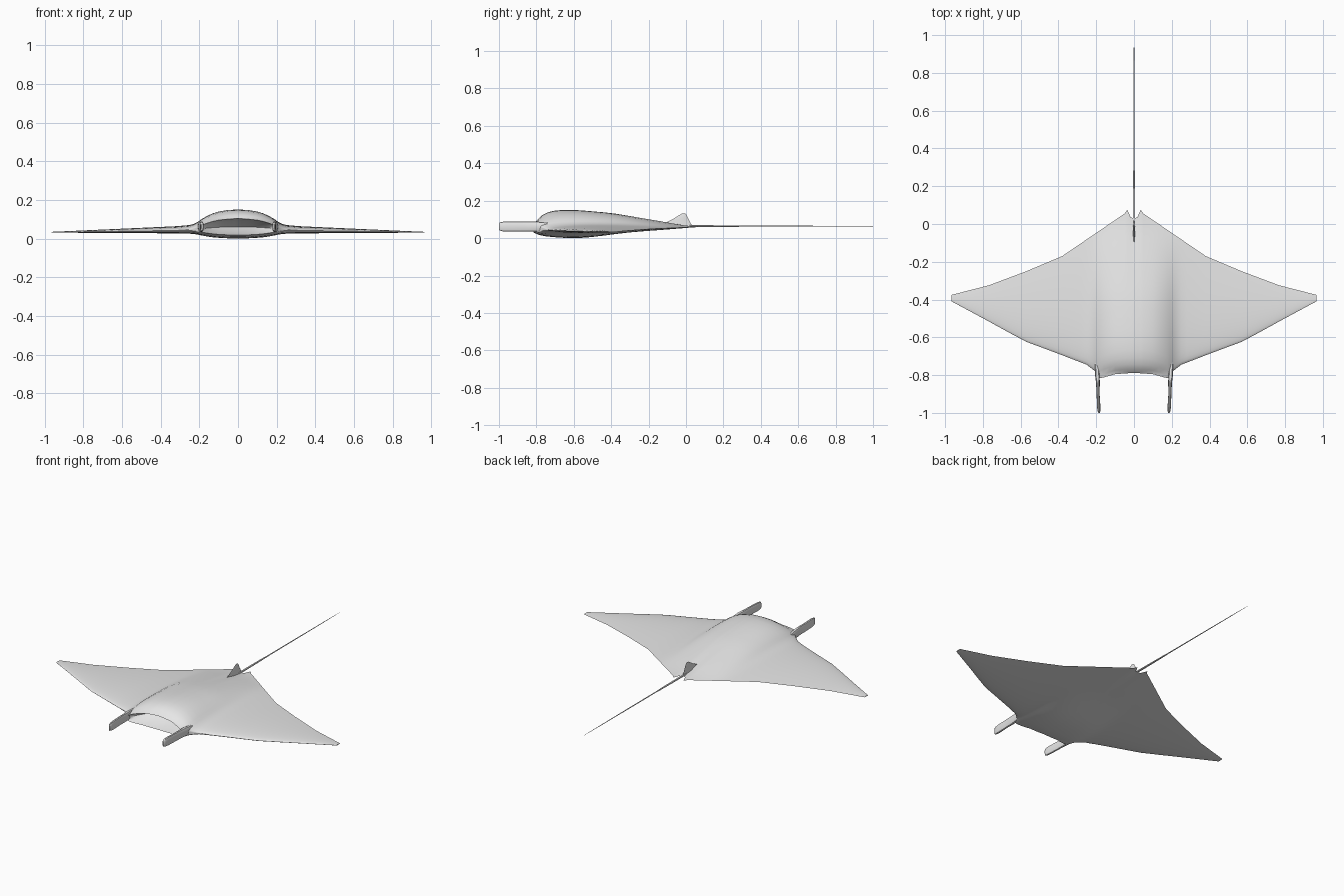
import bpy, bmesh, math

if "Cube" in bpy.data.objects:
    bpy.data.objects.remove(bpy.data.objects["Cube"])

skin = bpy.data.materials.new("light grey skin")
skin.diffuse_color = (0.8, 0.8, 0.8, 1)
skin.use_nodes = True
skin.node_tree.nodes["Principled BSDF"].inputs["Base Color"].default_value = skin.diffuse_color


def interp(table, v):
    """Piecewise-linear lookup in a list of (key, value) pairs."""
    if v <= table[0][0]:
        return table[0][1]
    for (a, p), (b, q) in zip(table, table[1:]):
        if v <= b:
            return p + (q - p) * (v - a) / (b - a)
    return table[-1][1]


def loft(name, rings, angle=40):
    """Skin a list of closed point rings, with caps at both ends."""
    bm = bmesh.new()
    loops = [[bm.verts.new(p) for p in ring] for ring in rings]
    n = len(loops[0])
    for a, b in zip(loops, loops[1:]):
        for i in range(n):
            j = (i + 1) % n
            bm.faces.new((a[i], a[j], b[j], b[i]))
    bm.faces.new(loops[0])
    bm.faces.new(loops[-1])
    bmesh.ops.remove_doubles(bm, verts=bm.verts, dist=1e-5)
    bmesh.ops.recalc_face_normals(bm, faces=bm.faces)
    mesh = bpy.data.meshes.new(name)
    bm.to_mesh(mesh)
    bm.free()
    mesh.materials.append(skin)
    obj = bpy.data.objects.new(name, mesh)
    bpy.context.collection.objects.link(obj)
    bpy.ops.object.select_all(action='DESELECT')
    obj.select_set(True)
    bpy.context.view_layer.objects.active = obj
    bpy.ops.object.shade_smooth_by_angle(angle=math.radians(angle))
    return obj


# Outline of the disc and the long profile of the central hump
FRONT = [(0, -.788), (.1, -.795), (.17, -.815), (.19, -.815), (.205, -.78),
         (.25, -.745), (.4, -.687), (.58, -.62), (.77, -.515), (.965, -.41)]
BACK = [(0, .03), (.018, .035), (.035, .075), (.05, .055), (.075, .038),
        (.38, -.17), (.57, -.25), (.77, -.325), (.965, -.375)]
HUMP_TOP = [(-.79, .103), (-.77, .122), (-.74, .138), (-.7, .148), (-.65, .151),
            (-.58, .150), (-.4, .135), (-.2, .105), (-.1, .09), (0, .072), (.05, .064)]
HUMP_BOTTOM = [(-.79, .018), (-.74, .008), (-.65, .001), (-.58, 0), (-.5, .006),
               (-.3, .031), (-.1, .046), (.05, .059)]
HUMP_WIDTH = [(0, 1), (.05, .97), (.1, .87), (.13, .76), (.16, .6), (.19, .39),
              (.205, .26), (.225, .13), (.25, .04), (.32, 0)]
THICKNESS = [(0, .022), (.25, .02), (.6, .011), (.965, .002)]
ROWS = 20


def body_section(x):
    """Closed front-to-back section of the disc, with the mouth pocket."""
    ax = abs(x)
    yf, yb = interp(FRONT, ax), interp(BACK, ax)
    top, bottom = [], []
    for i in range(ROWS + 1):
        t = (1 - math.cos(math.pi * i / ROWS)) / 2
        y = yf + (yb - yf) * t
        edge = .047 + .014 * t
        edge += (.033 - edge) * (ax / .965)
        half = interp(THICKNESS, ax) * 2.6 * math.sqrt(t) * (1 - t)
        w = interp(HUMP_WIDTH, ax) * (1 - t ** 6)
        zt, zb = edge + half, edge - half
        top.append((x, y, zt + (interp(HUMP_TOP, y) - zt) * w))
        bottom.append((x, y, zb + (interp(HUMP_BOTTOM, y) - zb) * w))
    zt, zb = top[0][2], bottom[0][2]
    h = zt - zb
    depth = .12 * math.sqrt(max(0, 1 - (ax / .18) ** 2))
    mouth = [(x, yf + depth * .6, zb + h * .2), (x, yf + depth, zb + h * .5),
             (x, yf + depth * .6, zb + h * .85)]
    return bottom[:0:-1] + [bottom[0]] + mouth + top[:-1]


# Disc-shaped body with wings
half_span = [.018, .035, .05, .075, .1, .13, .16, .175, .19, .205, .225, .25,
             .28, .32, .38, .48, .57, .67, .77, .87, .965]
columns = [-x for x in reversed(half_span)] + [0] + half_span
loft("body_and_wings", [body_section(x) for x in columns])


def oval(cx, y, cz, rx, rz, sides=12, power=1.0):
    """Rounded ring in the xz plane; power below 1 squares it off."""
    ring = []
    for k in range(sides):
        a = 2 * math.pi * k / sides
        c, s = math.cos(a), math.sin(a)
        ring.append((cx + rx * math.copysign(abs(c) ** power, c), y,
                     cz + rz * math.copysign(abs(s) ** power, s)))
    return ring


# Pair of head fins beside the mouth: y, centre x, half width, half height
HEAD_FIN = [(-.72, .198, .010, .018), (-.80, .194, .012, .027), (-.84, .191, .010, .027),
            (-.90, .190, .008, .027), (-.96, .187, .009, .027), (-.985, .186, .008, .025),
            (-.997, .185, .006, .021), (-1.0, .185, .003, .016)]
for side, label in ((-1, "left"), (1, "right")):
    loft(label + "_head_fin",
         [oval(side * cx, y, .062, rx, rz, power=.7) for y, cx, rx, rz in HEAD_FIN])

# Whip tail: y, radius
TAIL = [(-.06, .003), (0, .0065), (.1, .0065), (.25, .005), (.3, .0035), (.6, .003),
        (.85, .002), (1.0, .0008)]
loft("tail", [oval(0, y, .064, r, r * .8, 8) for y, r in TAIL])

# Small back fin: z, leading y, trailing y, half thickness
BACK_FIN = [(.062, -.13, .035, .007), (.085, -.105, .022, .006), (.105, -.065, .012, .005),
            (.122, -.038, .004, .004), (.131, -.022, -.004, .002)]
rings = []
for z, y0, y1, half in BACK_FIN:
    ym = y0 + (y1 - y0) * .55
    rings.append([(0, y0, z), (half, ym, z), (0, y1, z), (-half, ym, z)])
loft("back_fin", rings)
